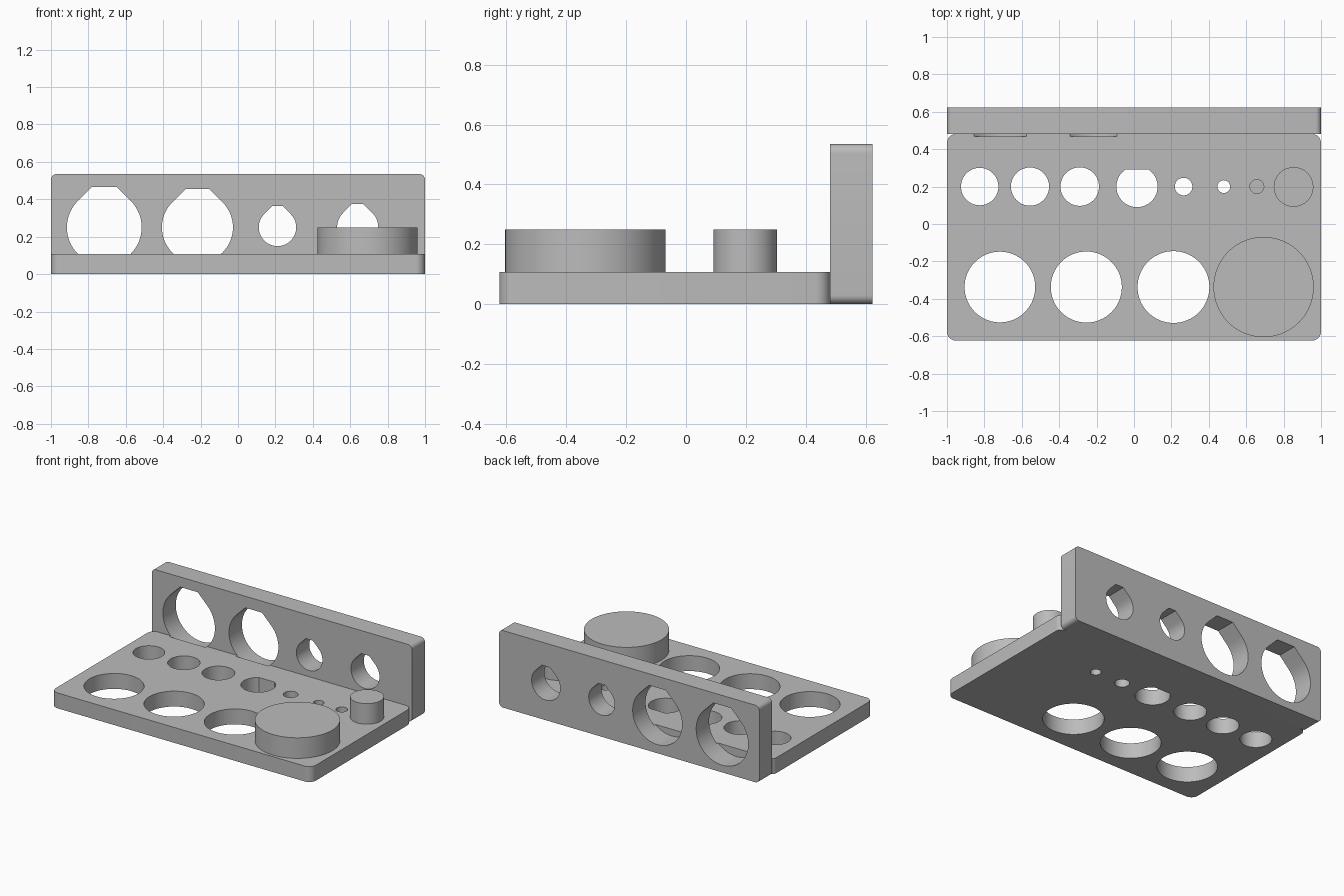
import bpy, bmesh, math
from mathutils import Matrix, Vector

cube = bpy.data.objects.get("Cube")
if cube:
    bpy.data.objects.remove(cube, do_unlink=True)

grey = bpy.data.materials.new("plain grey")
grey.use_nodes = True
grey.diffuse_color = (0.5, 0.5, 0.5, 1)
grey.node_tree.nodes["Principled BSDF"].inputs["Base Color"].default_value = (0.5, 0.5, 0.5, 1)

PLATE_TOP = 0.107
WALL_FRONT, BACK = 0.482, 0.624
UPRIGHT = Matrix.Rotation(math.pi / 2, 4, "X")  # profile (x, z), extruded towards -y


def arc(cx, cy, r, start, end, steps):
    return [(cx + r * math.cos(math.radians(start + (end - start) * i / steps)),
             cy + r * math.sin(math.radians(start + (end - start) * i / steps)))
            for i in range(steps + 1)]


def circle(cx, cy, r, steps=64):
    return arc(cx, cy, r, 0, 360, steps)[:-1]


def rounded_rect(x0, y0, x1, y1, r):
    corners = [(x1 - r, y1 - r), (x0 + r, y1 - r), (x0 + r, y0 + r), (x1 - r, y0 + r)]
    return [p for i, (cx, cy) in enumerate(corners)
            for p in arc(cx, cy, r, i * 90, i * 90 + 90, 8)]


def flat_teardrop(cx, cz, r, top):
    """Round hole with 45 degree shoulders and a flat roof."""
    half = r * math.sqrt(2) - (top - cz)
    return arc(cx, cz, r, 135, 405, 48) + [(cx + half, top), (cx - half, top)]


def flat_sided(cx, cy, r, top):
    """Round hole cut off by a straight edge."""
    a = math.degrees(math.asin((top - cy) / r))
    return arc(cx, cy, r, 180 - a, 360 + a, 56)


def extrude(name, profile, low, high, matrix=Matrix()):
    bm = bmesh.new()
    face = bm.faces.new([bm.verts.new((x, y, low)) for x, y in profile])
    top = bmesh.ops.extrude_face_region(bm, geom=[face])["geom"]
    bmesh.ops.translate(bm, vec=Vector((0, 0, high - low)),
                        verts=[g for g in top if isinstance(g, bmesh.types.BMVert)])
    bm.transform(matrix)
    bmesh.ops.recalc_face_normals(bm, faces=bm.faces)
    mesh = bpy.data.meshes.new(name)
    bm.to_mesh(mesh)
    bm.free()
    mesh.materials.append(grey)
    obj = bpy.data.objects.new(name, mesh)
    bpy.context.collection.objects.link(obj)
    return obj


def select(obj):
    bpy.ops.object.select_all(action="DESELECT")
    obj.select_set(True)
    bpy.context.view_layer.objects.active = obj


def cut(obj, cutters):
    select(obj)
    for cutter in cutters:
        mod = obj.modifiers.new("hole", "BOOLEAN")
        mod.operation = "DIFFERENCE"
        mod.solver = "EXACT"
        mod.object = cutter
        bpy.ops.object.modifier_apply(modifier=mod.name)


# Plates
base = extrude("base_plate", rounded_rect(-1, -BACK, 1, WALL_FRONT, 0.05), 0, PLATE_TOP)
wall = extrude("upright_plate", rounded_rect(-1, 0, 1, 0.535, 0.03),
               -BACK, -WALL_FRONT, UPRIGHT)

# Holes through the base, and one blind hole
holes = [(-0.825, 0.2, 0.1), (-0.556, 0.2, 0.102), (-0.29, 0.2, 0.103),
         (0.265, 0.2, 0.047), (0.48, 0.2, 0.034),
         (-0.717, -0.337, 0.189), (-0.255, -0.337, 0.19), (0.211, -0.337, 0.192)]
base_cutters = [extrude("hole_cutter", circle(*h), -0.1, 0.3) for h in holes]
base_cutters.append(extrude("flat_hole_cutter", flat_sided(0.016, 0.2, 0.11, 0.292), -0.1, 0.3))
base_cutters.append(extrude("blind_hole_cutter", circle(0.657, 0.2, 0.037), 0.03, 0.3))

# Holes through the upright, the large ones also notching the base edge
wall_holes = [(-0.715, 0.25, 0.2, 0.465), (-0.217, 0.25, 0.19, 0.455),
              (0.211, 0.25, 0.1, 0.365), (0.64, 0.25, 0.11, 0.375)]
wall_cutters = [extrude("teardrop_cutter", flat_teardrop(*h), -0.7, -0.467, UPRIGHT)
                for h in wall_holes]

cut(base, base_cutters + wall_cutters[:2])
cut(wall, wall_cutters)
for cutter in base_cutters + wall_cutters:
    bpy.data.objects.remove(cutter, do_unlink=True)

# Solid plugs standing on the base
disc = extrude("large_disc", circle(0.693, -0.337, 0.268, 96), PLATE_TOP, 0.25)
post = extrude("small_post", circle(0.853, 0.198, 0.106), PLATE_TOP, 0.25)

for obj in (base, wall, disc, post):
    select(obj)
    bpy.ops.object.shade_smooth_by_angle(angle=math.radians(30))
